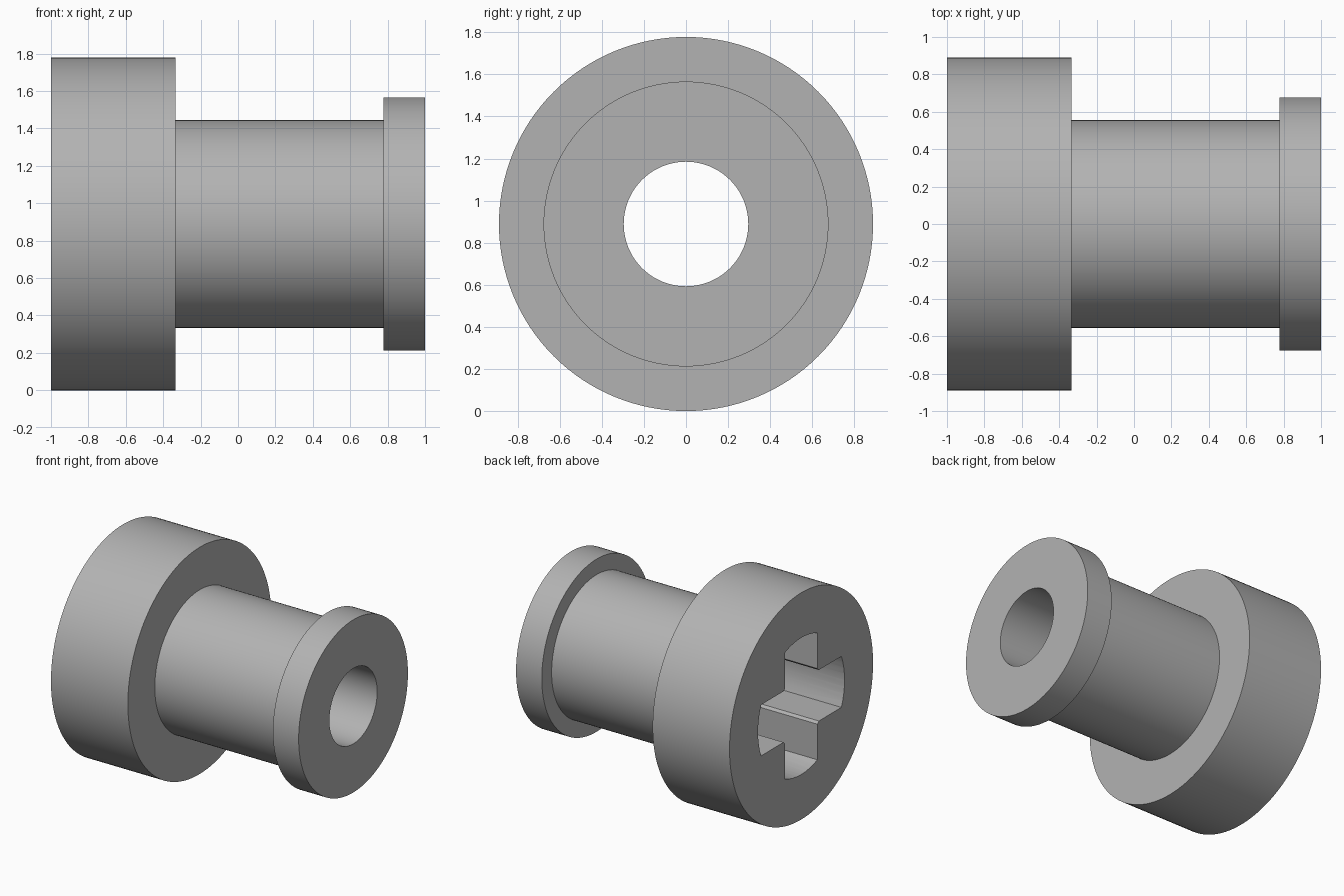
import bpy, bmesh
from math import radians, asin, cos, sin
from mathutils import Vector, Matrix

cube = bpy.data.objects.get("Cube")
if cube:
    bpy.data.objects.remove(cube)

RADIUS = 0.889      # large collar, also the height of the axis
BORE = 0.296
ARM_REACH, ARM_HALF = 0.536, 0.2
SOCKET_END = -0.36

grey = bpy.data.materials.new("grey plastic")
grey.use_nodes = True
colour = (0.45, 0.45, 0.45, 1)
grey.diffuse_color = colour
grey.node_tree.nodes["Principled BSDF"].inputs["Base Color"].default_value = colour


def make_object(name, bm):
    bmesh.ops.recalc_face_normals(bm, faces=bm.faces[:])
    mesh = bpy.data.meshes.new(name)
    bm.to_mesh(mesh)
    bm.free()
    mesh.materials.append(grey)
    obj = bpy.data.objects.new(name, mesh)
    obj.location.z = RADIUS
    bpy.context.collection.objects.link(obj)
    return obj


# Collar, sleeve, flange and round bore: one profile turned about the x axis
profile = [(-1, BORE), (-1, RADIUS), (-0.333, RADIUS), (-0.333, 0.555),
           (0.777, 0.555), (0.777, 0.677), (1, 0.677), (1, BORE)]
bm = bmesh.new()
verts = [bm.verts.new((x, 0, r)) for x, r in profile]
edges = [bm.edges.new((v, verts[i - 1])) for i, v in enumerate(verts)]
bmesh.ops.spin(bm, geom=verts + edges, cent=(0, 0, 0), axis=(1, 0, 0),
               angle=radians(360), steps=128, use_merge=True)
bmesh.ops.remove_doubles(bm, verts=bm.verts[:], dist=1e-5)
bushing = make_object("flanged_bushing", bm)

# Cross-shaped socket cutter with rounded arm ends
bm = bmesh.new()
half_angle = asin(ARM_HALF / ARM_REACH)
outline = []
for k in range(4):
    turn = Matrix.Rotation(radians(90 * k), 3, 'X')
    for i in range(9):
        a = half_angle * (i / 4 - 1)
        outline.append(turn @ Vector((-1.2, ARM_REACH * cos(a), ARM_REACH * sin(a))))
    outline.append(turn @ Vector((-1.2, ARM_HALF, ARM_HALF)))
face = bm.faces.new([bm.verts.new(p) for p in outline])
ext = bmesh.ops.extrude_face_region(bm, geom=[face])
bmesh.ops.translate(bm, vec=(SOCKET_END + 1.2, 0, 0),
                    verts=[g for g in ext["geom"] if isinstance(g, bmesh.types.BMVert)])
cutter = make_object("cross_socket_cutter", bm)
cutter.hide_render = True

# Cut the socket, then drop the cutter
mod = bushing.modifiers.new("cross_socket", 'BOOLEAN')
mod.operation = 'DIFFERENCE'
mod.solver = 'EXACT'
mod.object = cutter
bpy.ops.object.select_all(action='DESELECT')
bpy.context.view_layer.objects.active = bushing
bushing.select_set(True)
bpy.ops.object.modifier_apply(modifier=mod.name)
bpy.data.objects.remove(cutter)
bpy.ops.object.shade_smooth_by_angle(angle=radians(30))
